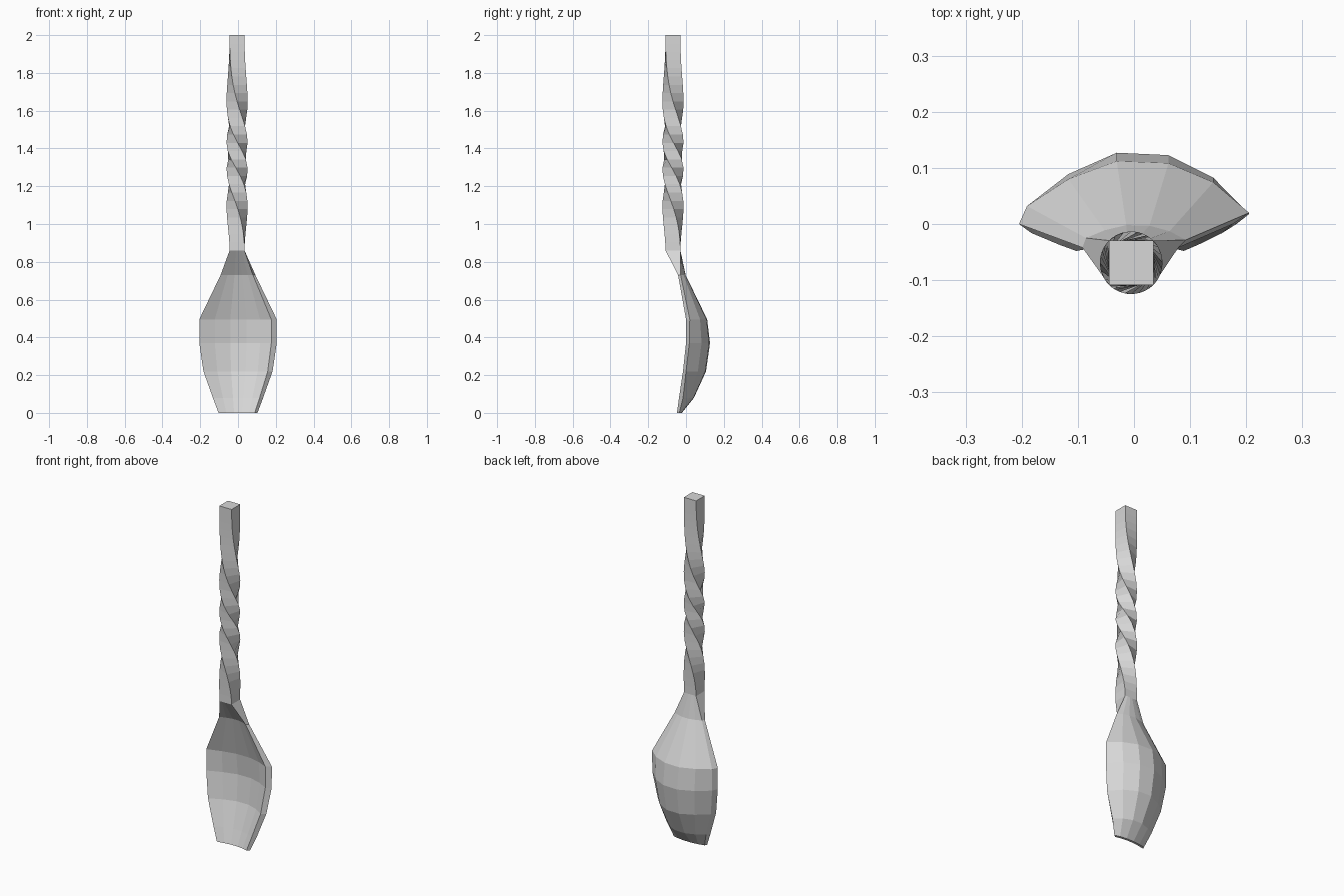
import bpy, bmesh, math
from mathutils import Vector, Matrix

cube = bpy.data.objects.get("Cube")
if cube:
    bpy.data.objects.remove(cube, do_unlink=True)

GREY = (0.68, 0.68, 0.68, 1)
metal = bpy.data.materials.new("plain grey")
metal.use_nodes = True
metal.diffuse_color = GREY
metal.node_tree.nodes["Principled BSDF"].inputs["Base Color"].default_value = GREY


def loft(name, rings):
    """Skin a stack of closed rings, capping both ends."""
    bm = bmesh.new()
    loops = [[bm.verts.new(p) for p in ring] for ring in rings]
    n = len(loops[0])
    for a, b in zip(loops, loops[1:]):
        for i in range(n):
            j = (i + 1) % n
            bm.faces.new((a[i], a[j], b[j], b[i]))
    for end in (loops[0], loops[-1]):
        # cap as a strip of quads, so a crescent section fills correctly
        for i in range(n // 2 - 1):
            bm.faces.new((end[i], end[i + 1], end[n - 2 - i], end[n - 1 - i]))
    bmesh.ops.recalc_face_normals(bm, faces=bm.faces)
    mesh = bpy.data.meshes.new(name)
    bm.to_mesh(mesh)
    bm.free()
    mesh.materials.append(metal)
    obj = bpy.data.objects.new(name, mesh)
    bpy.context.collection.objects.link(obj)
    return obj


# Handle: a square bar with one full twist, tightest below the middle
CX, CY, HALF = -0.005, -0.069, 0.0395
NECK_Z, MID_Z, TOP_Z, STEPS = 0.86, 1.36, 2.0, 26
corners = [Vector((sx * HALF, sy * HALF, 0)) for sx, sy in ((-1, -1), (1, -1), (1, 1), (-1, 1))]


def twist(z):
    """Angle at a height: half a turn eased in from each end."""
    if z > MID_Z:
        return math.pi * ((TOP_Z - z) / (TOP_Z - MID_Z)) ** 2.3
    return math.tau - math.pi * ((z - NECK_Z) / (MID_Z - NECK_Z)) ** 1.8


handle = []
for k in range(STEPS + 1):
    z = NECK_Z + (TOP_Z - NECK_Z) * k / STEPS
    turn = Matrix.Rotation(twist(z), 3, "Z")
    handle.append([turn @ c + Vector((CX, CY, z)) for c in corners])
loft("twisted_handle", handle)

# Bowl: crescent sections, slightly uneven from left to right
OUTER = [(-0.93, 0.0), (-0.57, 0.6), (-0.15, 1.0), (0.3, 0.955), (0.69, 0.53), (1.0, -0.15)]
INNER = [(-1.0, 0.0), (-0.6, 0.6), (-0.2, 1.0), (0.22, 1.0), (0.57, 0.6), (0.86, 0.0)]


def section(z, half, rim, back_rim, inner, outer):
    front = [(half * u, rim + (inner - rim) * v, z) for u, v in INNER]
    back = [(half * u, back_rim + (outer - back_rim) * v, z) for u, v in OUTER]
    return front + back[::-1]


# height, half width, front rim y, back rim y, hollow y, back y
bowl = [section(*row) for row in (
    (0.0, 0.103, -0.048, -0.034, -0.036, -0.022),
    (0.08, 0.133, -0.037, -0.008, -0.007, 0.042),
    (0.22, 0.183, -0.016, 0.014, 0.04, 0.106),
    (0.37, 0.205, 0.0, 0.032, 0.056, 0.127),
    (0.495, 0.205, 0.0, 0.032, 0.043, 0.112),
    (0.73, 0.092, -0.042, -0.025, -0.022, -0.002),
)]
# The neck narrows onto the square end of the handle
xs = [CX + HALF * (2 * i / 5 - 1) for i in range(6)]
bowl.append([(x, CY - HALF, NECK_Z) for x in xs] + [(x, CY + HALF, NECK_Z) for x in xs[::-1]])
loft("spoon_bowl", bowl)
